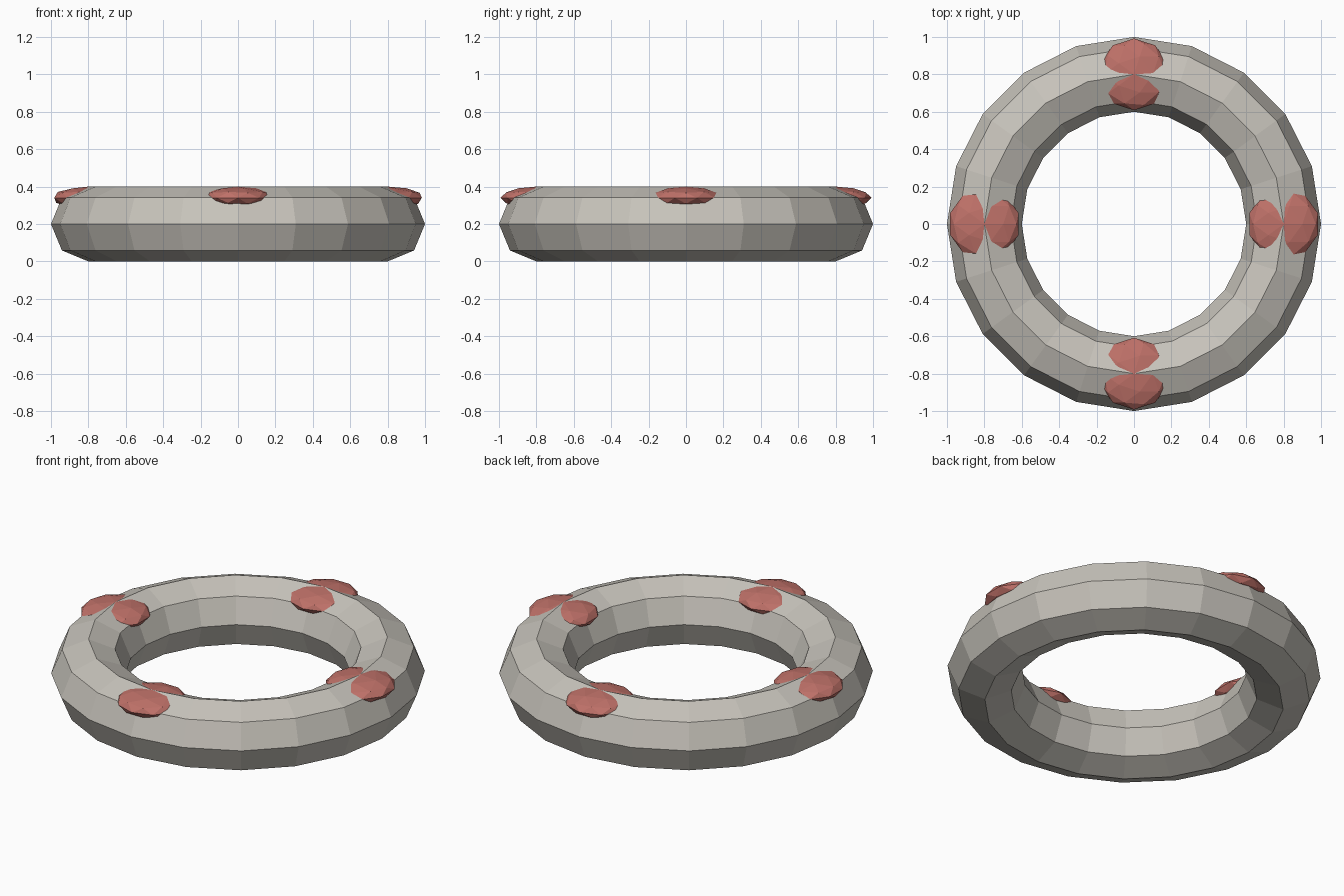
import bpy, math

if "Cube" in bpy.data.objects:
    bpy.data.objects.remove(bpy.data.objects["Cube"])


def material(name, color):
    mat = bpy.data.materials.new(name)
    mat.diffuse_color = (*color, 1.0)
    mat.use_nodes = True
    mat.node_tree.nodes["Principled BSDF"].inputs["Base Color"].default_value = mat.diffuse_color
    return mat


stone = material("warm_grey", (0.57, 0.545, 0.495))
red = material("dusty_red", (0.52, 0.165, 0.14))

# Ring: faceted torus lying flat on the ground
bpy.ops.mesh.primitive_torus_add(major_radius=0.8, minor_radius=0.2,
                                 major_segments=20, minor_segments=8,
                                 location=(0, 0, 0.2))
ring = bpy.context.object
ring.name = "ring"
ring.data.materials.append(stone)

# Studs: flattened low-poly balls sunk into the top at the four quarters
for i in range(4):
    a = i * math.pi / 2
    bpy.ops.mesh.primitive_ico_sphere_add(
        subdivisions=2, radius=1,
        location=(0.8 * math.cos(a), 0.8 * math.sin(a), 0.34))
    stud = bpy.context.object
    stud.name = f"stud_{i + 1}"
    stud.scale = (0.192, 0.192, 0.06)
    stud.data.materials.append(red)
